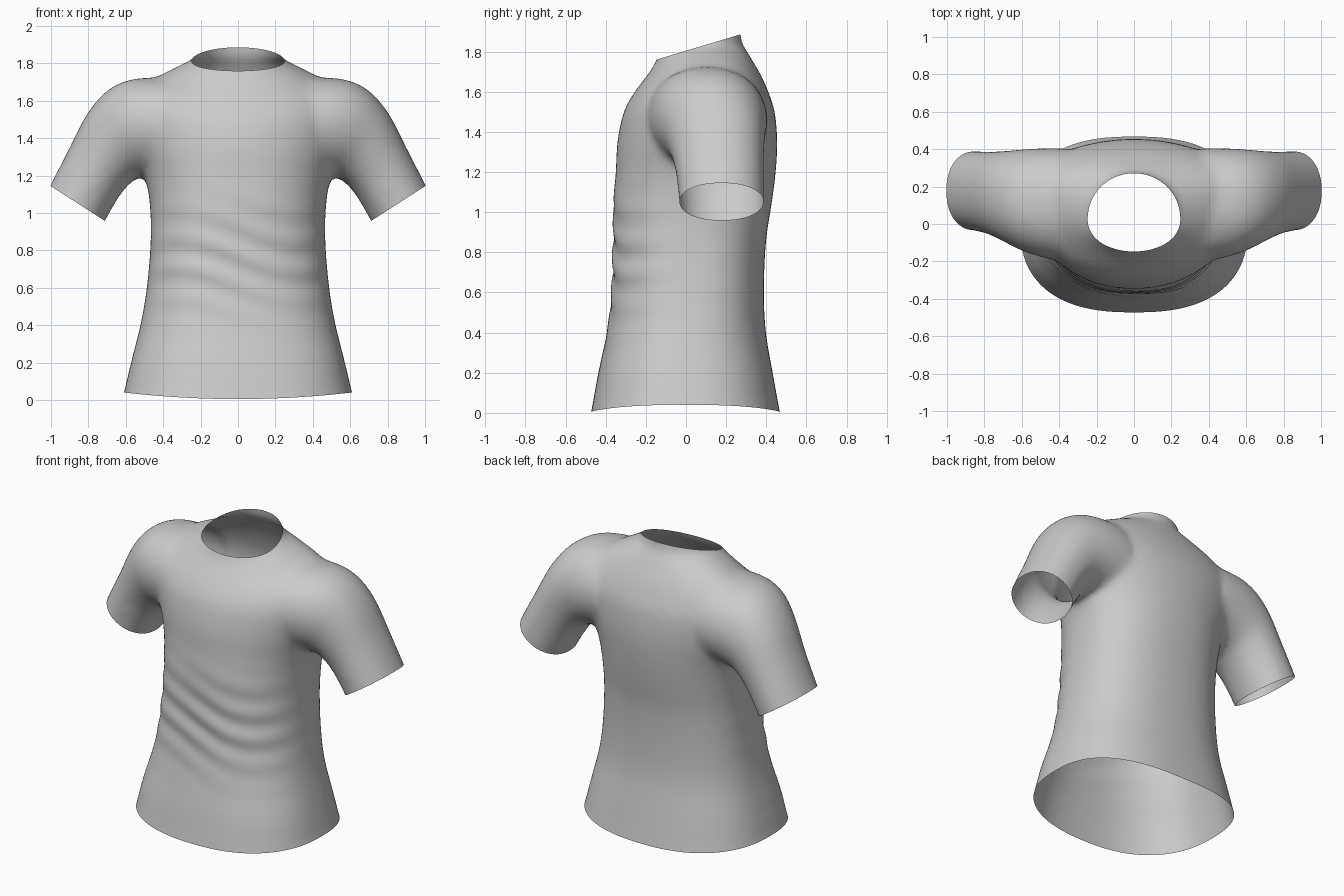
import bpy, bmesh
from math import sin, cos, pi, exp, copysign
from mathutils import Vector

if "Cube" in bpy.data.objects:
    bpy.data.objects.remove(bpy.data.objects["Cube"])

SIDES = 64


def spow(v, e):
    return copysign(abs(v) ** e, v)


def loft(bm, rings):
    """Closed loft through rings of equal point count."""
    loops = [[bm.verts.new(p) for p in r] for r in rings]
    faces = [bm.faces.new(loops[0]), bm.faces.new(loops[-1])]
    for a, b in zip(loops, loops[1:]):
        for i in range(SIDES):
            j = (i + 1) % SIDES
            faces.append(bm.faces.new((a[i], a[j], b[j], b[i])))
    bmesh.ops.recalc_face_normals(bm, faces=faces)


def refine(rows, steps=4):
    """Catmull-Rom interpolation between the profile rows."""
    out = []
    for k in range(len(rows) - 1):
        p = [rows[max(0, min(len(rows) - 1, k + d))] for d in (-1, 0, 1, 2)]
        for s in range(steps):
            t = s / steps
            out.append([0.5 * (2 * b + (c - a) * t + (2 * a - 5 * b + 4 * c - d) * t * t
                               + (3 * b - a - 3 * c + d) * t ** 3)
                        for a, b, c, d in zip(*p)])
    return out + [list(rows[-1])]


# Torso rows: height, half width, front y, back y, widest y, squareness
TORSO = [(-.08, .63, -.49, .485, 0, 2.5), (.03, .605, -.468, .463, 0, 2.5),
         (.2, .572, -.437, .432, 0, 2.5), (.4, .522, -.395, .398, .02, 2.4),
         (.6, .488, -.37, .388, .04, 2.4), (.85, .467, -.362, .398, .06, 2.4),
         (1.05, .472, -.362, .428, .08, 2.3), (1.2, .50, -.35, .447, .1, 2.2),
         (1.35, .56, -.342, .455, .13, 2.1), (1.5, .60, -.31, .442, .15, 2.1),
         (1.6, .585, -.255, .41, .15, 2.1), (1.68, .51, -.195, .375, .16, 2),
         (1.74, .41, -.155, .34, .16, 2), (1.8, .29, -.135, .305, .13, 2),
         (1.84, .228, -.13, .28, .09, 2), (1.95, .205, -.125, .265, .07, 2)]

# Sleeve rows: top x, top z, underside x, underside z, front y, back y
SLEEVE = [(1.06, 1.03, .77, .84, -.035, .39), (1.005, 1.145, .71, .96, -.035, .39),
          (.905, 1.34, .62, 1.11, -.055, .388), (.81, 1.525, .54, 1.185, -.095, .392),
          (.705, 1.65, .46, 1.2, -.145, .40), (.58, 1.712, .38, 1.2, -.18, .405),
          (.42, 1.725, .30, 1.2, -.20, .405)]

angles = [2 * pi * i / SIDES for i in range(SIDES)]
bm = bmesh.new()

# Torso volume
rings = []
for z, w, yf, yb, yc, n in refine(TORSO):
    rings.append([(w * spow(cos(a), 2 / n),
                   yc + (yb - yc if sin(a) > 0 else yc - yf) * spow(sin(a), 2 / n), z)
                  for a in angles])
loft(bm, rings)

# Mirrored sleeve volumes
for side in (-1, 1):
    rings = []
    for tx, tz, bx, bz, yf, yb in refine(SLEEVE):
        rings.append([(side * ((tx + bx) / 2 + (tx - bx) / 2 * cos(a)),
                       (yf + yb) / 2 + (yb - yf) / 2 * spow(sin(a), .9),
                       (tz + bz) / 2 + (tz - bz) / 2 * cos(a)) for a in angles])
    loft(bm, rings)

mesh = bpy.data.meshes.new("shirt")
bm.to_mesh(mesh)
bm.free()
shirt = bpy.data.objects.new("shirt", mesh)
bpy.context.collection.objects.link(shirt)

# Fuse the volumes and soften the seams
rem = shirt.modifiers.new("fuse", 'REMESH')
rem.mode = 'VOXEL'
rem.voxel_size = .02
smo = shirt.modifiers.new("soften", 'SMOOTH')
smo.factor = .5
smo.iterations = 14
dg = bpy.context.evaluated_depsgraph_get()
fused = bpy.data.meshes.new_from_object(shirt.evaluated_get(dg))
shirt.modifiers.clear()

bm = bmesh.new()
bm.from_mesh(fused)


def cut_open(co, normal, inside=lambda c: True):
    """Trim everything beyond a plane, leaving an open edge."""
    faces = [f for f in bm.faces if inside(f.calc_center_median())]
    edges = {e for f in faces for e in f.edges}
    verts = {v for f in faces for v in f.verts}
    bmesh.ops.bisect_plane(bm, geom=list(verts) + list(edges) + faces, dist=1e-5,
                           plane_co=co, plane_no=Vector(normal).normalized(), clear_outer=True)


# Hem, neck and cuff openings
cut_open((0, 0, .005), (0, 0, -1))
cut_open((0, -.13, 1.765), (0, -.3, 1), lambda c: c.z > 1.6 and abs(c.x) < .4)
for side in (-1, 1):
    cut_open((side * .86, .18, 1.053), (side * .54, 0, -.84),
             lambda c: c.x * side > .62 and c.z > .6)

# Soft wrinkles across the waist and a slightly raised hem at the sides
for v in bm.verts:
    x, y, z = v.co
    if abs(x) < .55 and z < 1.2:
        fade = exp(-((z - .75) / .25) ** 2) * max(0, min(1, .5 - y * 2))
        v.co.y += .007 * fade * sin(38 * z + 5 * x + 2 * sin(6 * x))
    if z < .2:
        v.co.z += .035 * (x / .6) ** 2 * (1 - z / .2)

bm.to_mesh(mesh)
bm.free()
bpy.data.meshes.remove(fused)
for p in mesh.polygons:
    p.use_smooth = True
